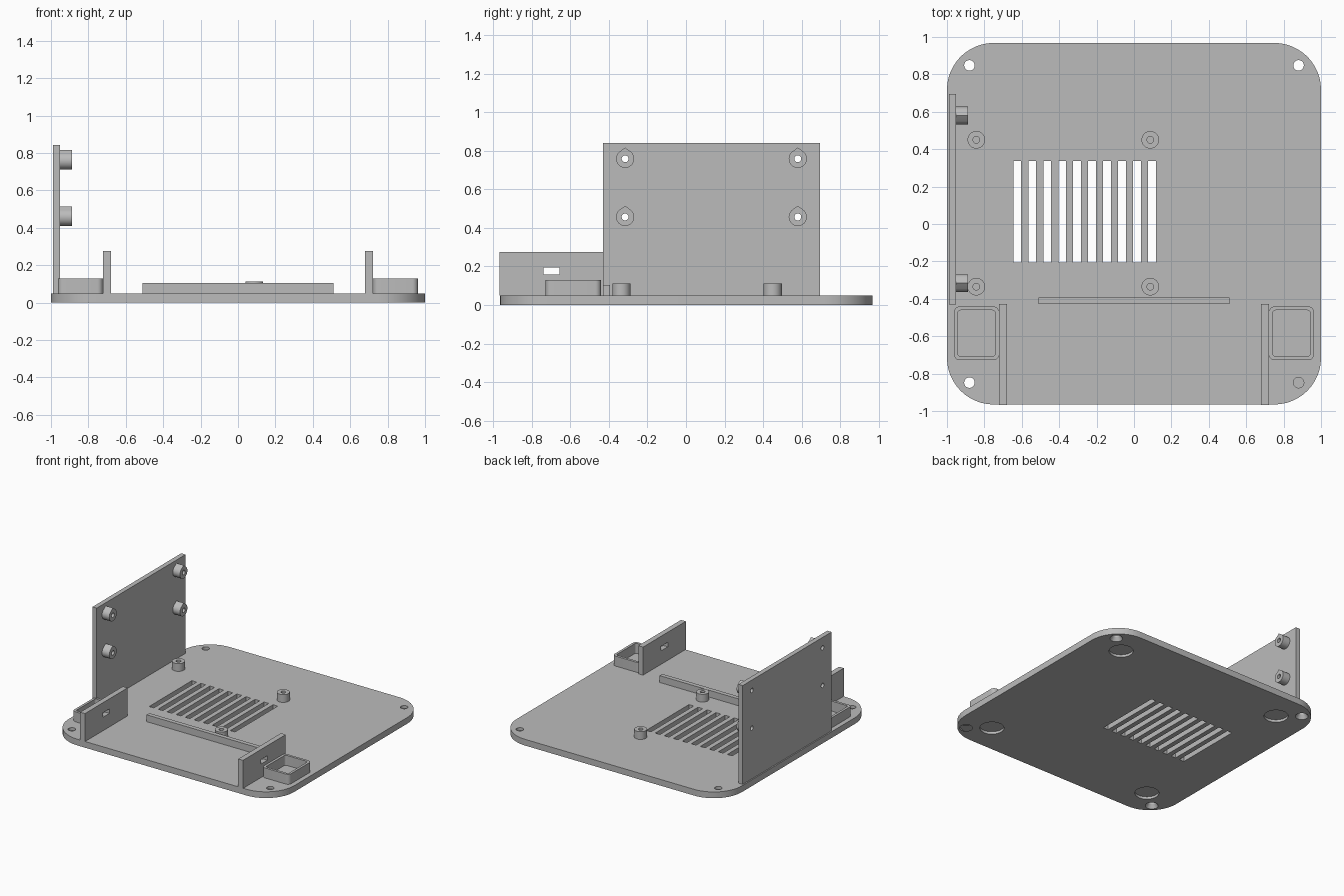
import bpy, bmesh
from math import cos, sin, pi, radians
from mathutils import Vector

if "Cube" in bpy.data.objects:
    bpy.data.objects.remove(bpy.data.objects["Cube"], do_unlink=True)

grey = bpy.data.materials.new("plain grey")
grey.use_nodes = True
COLOUR = (0.5, 0.5, 0.5, 1)
grey.diffuse_color = COLOUR
grey.node_tree.nodes["Principled BSDF"].inputs["Base Color"].default_value = COLOUR

BASE_TOP = 0.05


def circle(cx, cy, r, n=32):
    return [(cx + r * cos(2 * pi * i / n), cy + r * sin(2 * pi * i / n)) for i in range(n)]


def teardrop(cx, cy, r, tip):
    # circle whose upper arc is drawn out to a point
    arc = [radians(130 + 280 * i / 28) for i in range(29)]
    return [(cx + r * cos(a), cy + r * sin(a)) for a in arc] + [(cx, cy + tip)]


def rounded(x0, x1, y0, y1, r, n=12):
    pts = []
    corners = [(x1 - r, y1 - r), (x0 + r, y1 - r), (x0 + r, y0 + r), (x1 - r, y0 + r)]
    for k, (cx, cy) in enumerate(corners):
        for i in range(n + 1):
            a = pi / 2 * (k + i / n)
            pts.append((cx + r * cos(a), cy + r * sin(a)))
    return pts


def rect(x0, x1, y0, y1):
    return [(x0, y0), (x1, y0), (x1, y1), (x0, y1)]


def loft(bm, low, high, lo, hi, axis="z"):
    # solid between two matching outlines, along z or along x
    place = (lambda p, h: Vector((p[0], p[1], h))) if axis == "z" else (lambda p, h: Vector((h, p[0], p[1])))
    a = [bm.verts.new(place(p, lo)) for p in low]
    b = [bm.verts.new(place(p, hi)) for p in high]
    n = len(a)
    bm.faces.new(a[::-1])
    bm.faces.new(b)
    for i in range(n):
        j = (i + 1) % n
        bm.faces.new((a[i], a[j], b[j], b[i]))


def make(name, solids):
    bm = bmesh.new()
    for outline, lo, hi, axis in solids:
        low, high = outline if isinstance(outline[0], list) else (outline, outline)
        loft(bm, low, high, lo, hi, axis)
    bmesh.ops.recalc_face_normals(bm, faces=bm.faces)
    mesh = bpy.data.meshes.new(name)
    bm.to_mesh(mesh)
    bm.free()
    mesh.materials.append(grey)
    ob = bpy.data.objects.new(name, mesh)
    bpy.context.collection.objects.link(ob)
    return ob


def part(name, solids, cuts=()):
    ob = make(name, solids)
    bpy.ops.object.select_all(action="DESELECT")
    ob.select_set(True)
    bpy.context.view_layer.objects.active = ob
    if cuts:
        cutter = make(name + "_cutter", cuts)
        cutter.hide_render = True
        mod = ob.modifiers.new("cut", "BOOLEAN")
        mod.operation, mod.solver, mod.object = "DIFFERENCE", "EXACT", cutter
        bpy.ops.object.modifier_apply(modifier=mod.name)
        bpy.data.objects.remove(cutter, do_unlink=True)
    bpy.ops.object.shade_smooth_by_angle(angle=radians(30))
    return ob


# Base plate: vents, countersunk screw holes and round foot recesses
cuts = []
for i in range(10):
    x = -0.645 + 0.08 * i
    cuts.append((rect(x, x + 0.042, -0.205, 0.337), -0.1, 0.1, "z"))
for sx in (-1, 1):
    for sy in (-1, 1):
        hx, hy = 0.88 * sx, 0.848 * sy
        sink = circle(hx, hy, 0.05)
        bore = circle(hx, hy, 0.028)
        cuts.append(([sink, bore], -0.005, 0.03, "z"))
        cuts.append((bore, 0.03, 0.1, "z"))
        cuts.append((circle(0.735 * sx, 0.73 * sy, 0.088), -0.1, 0.02, "z"))
part("base_plate", [(rounded(-1, 1, -0.965, 0.968, 0.25), 0, BASE_TOP, "z")], cuts)

# Upright side panel with pierced teardrop bosses
mounts = [(y, z) for y in (-0.316, 0.58) for z in (0.457, 0.759)]
holes = [(circle(y, z, 0.018, 20), -1.1, -0.8, "x") for y, z in mounts]
part("side_panel", [(rect(-0.43, 0.695, BASE_TOP, 0.842), -0.99, -0.952, "x")], holes)
for i, (y, z) in enumerate(mounts):
    part(f"panel_boss_{i + 1}", [(teardrop(y, z, 0.047, 0.058), -0.952, -0.888, "x")], [holes[i]])

# Round standoffs on the base
for i, (x, y) in enumerate((x, y) for x in (-0.843, 0.087) for y in (-0.335, 0.45)):
    part(f"standoff_{i + 1}", [(circle(x, y, 0.047), BASE_TOP, 0.112, "z")],
         [(circle(x, y, 0.018, 20), 0.04, 0.2, "z")])

# Low rail
part("front_rail", [(rect(-0.51, 0.51, -0.429, -0.394), BASE_TOP, 0.105, "z")])

# Slotted front walls and open trays, one pair per side
for side, s in (("left", 1), ("right", -1)):
    wall = sorted((0.68 * s, 0.722 * s))
    part(f"{side}_front_wall", [(rect(-0.968, -0.427, BASE_TOP, 0.275), *wall, "x")],
         [(rect(-0.74, -0.657, 0.158, 0.194), wall[0] - 0.1, wall[1] + 0.1, "x")])
    outer = sorted((0.722 * s, 0.962 * s))
    inner = (outer[0] + 0.02, outer[1] - 0.02)
    part(f"{side}_tray", [(rounded(*outer, -0.728, -0.441, 0.03, 6), BASE_TOP, 0.13, "z")],
         [(rounded(*inner, -0.708, -0.461, 0.015, 6), 0.04, 0.2, "z")])
